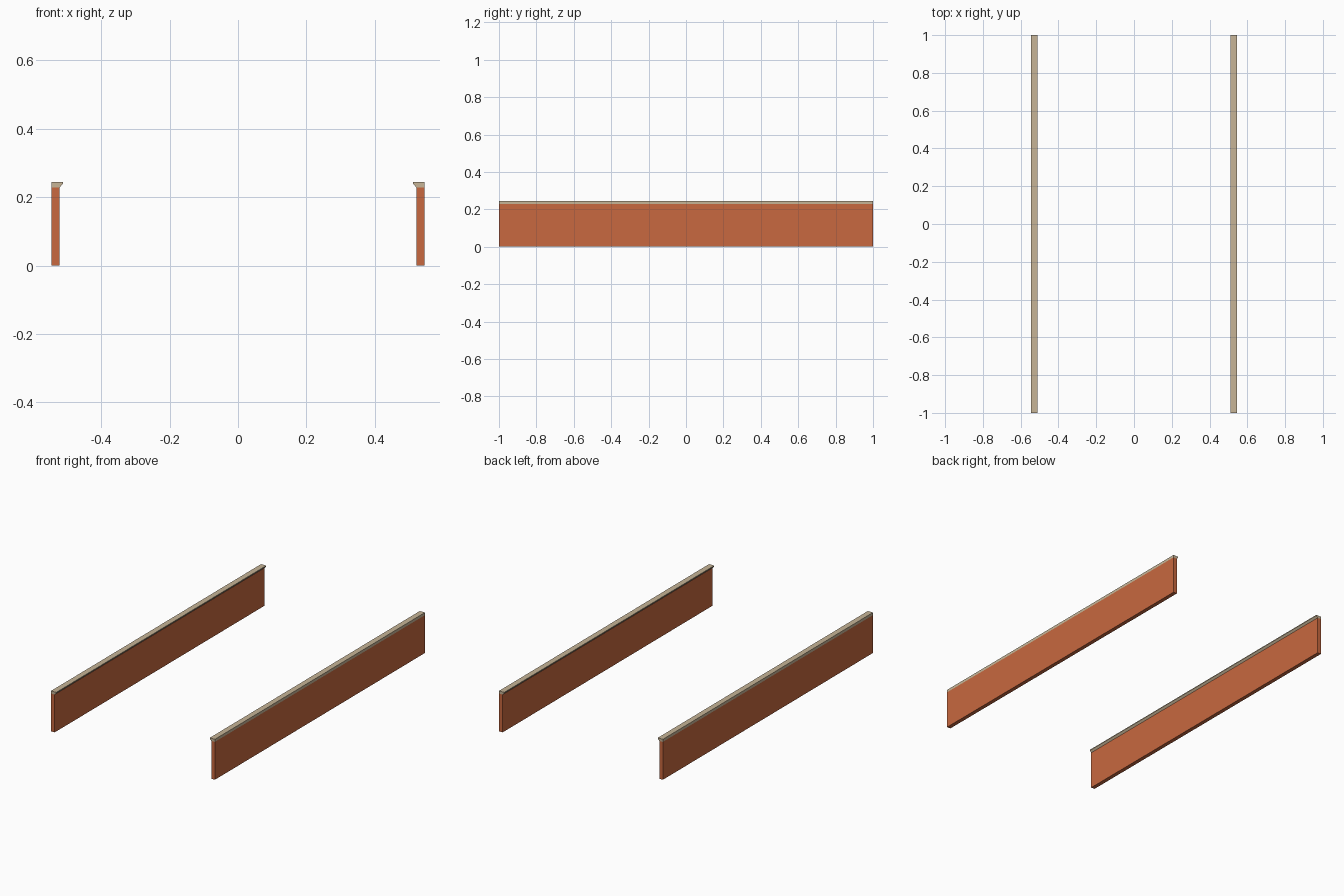
import bpy, bmesh

if "Cube" in bpy.data.objects:
    bpy.data.objects.remove(bpy.data.objects["Cube"])


def material(name, color):
    m = bpy.data.materials.new(name)
    m.diffuse_color = (*color, 1)
    m.use_nodes = True
    m.node_tree.nodes["Principled BSDF"].inputs["Base Color"].default_value = m.diffuse_color
    return m


def extrude_profile(name, profile, side, mat, half_length=1.0):
    """Extrude an (x, z) profile along y; side = 1 or -1 mirrors it in x."""
    bm = bmesh.new()
    face = bm.faces.new([bm.verts.new((side * x, -half_length, z)) for x, z in profile])
    ext = bmesh.ops.extrude_face_region(bm, geom=[face])
    moved = [v for v in ext["geom"] if isinstance(v, bmesh.types.BMVert)]
    bmesh.ops.translate(bm, verts=moved, vec=(0, 2 * half_length, 0))
    bmesh.ops.recalc_face_normals(bm, faces=bm.faces)
    mesh = bpy.data.meshes.new(name)
    bm.to_mesh(mesh)
    bm.free()
    mesh.materials.append(mat)
    obj = bpy.data.objects.new(name, mesh)
    bpy.context.collection.objects.link(obj)
    return obj


brick = material("brick", (0.58, 0.14, 0.05))
stone = material("stone", (0.57, 0.46, 0.31))

OUTER, INNER, LIP = 0.546, 0.522, 0.512
WALL_TOP, LIP_BOTTOM, TOP = 0.228, 0.239, 0.244

wall = [(OUTER, 0), (OUTER, WALL_TOP), (INNER, WALL_TOP), (INNER, 0)]
# Coping is flush outside and flares over the inner face
coping = [(OUTER, WALL_TOP), (OUTER, TOP), (LIP, TOP), (LIP, LIP_BOTTOM), (INNER, WALL_TOP)]

for side, label in ((-1, "left"), (1, "right")):
    extrude_profile(label + "_wall", wall, side, brick)
    extrude_profile(label + "_coping", coping, side, stone)
